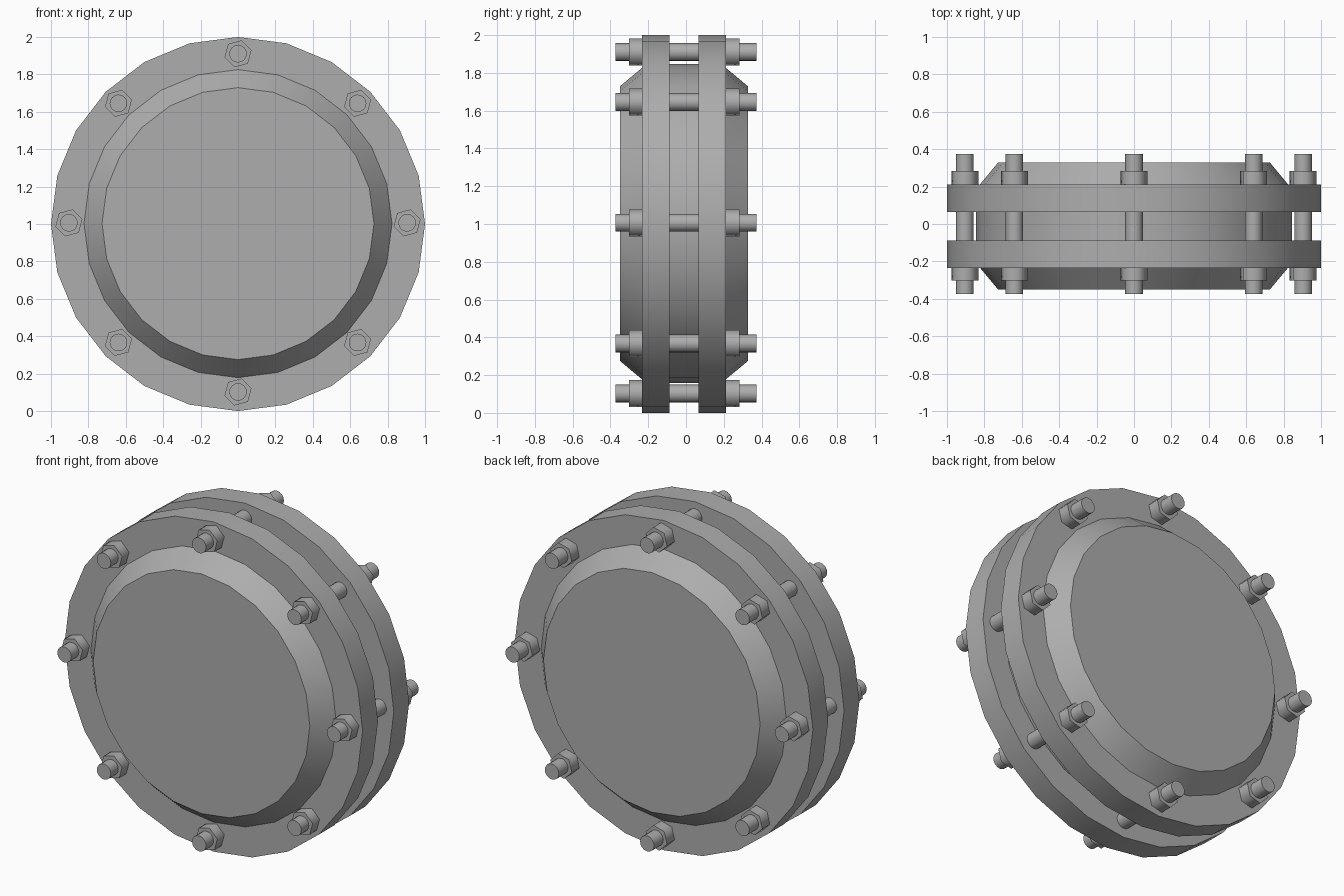
import bpy, bmesh
from math import sin, cos, pi, radians

if "Cube" in bpy.data.objects:
    bpy.data.objects.remove(bpy.data.objects["Cube"])

# Plain dark grey metal
metal = bpy.data.materials.new("dark_grey_metal")
metal.diffuse_color = (0.42, 0.42, 0.42, 1)
metal.use_nodes = True
metal.node_tree.nodes["Principled BSDF"].inputs["Base Color"].default_value = metal.diffuse_color

def lathe(name, profile, sides, centre=(0, 0), turn=0.0, smooth=30):
    """Spin (y, radius) rings around an axis parallel to y, capped at both ends."""
    bm = bmesh.new()
    rings = []
    for y, r in profile:
        rings.append([bm.verts.new((centre[0] + r * sin(turn + 2 * pi * i / sides), y,
                                    centre[1] + r * cos(turn + 2 * pi * i / sides)))
                      for i in range(sides)])
    for a, b in zip(rings, rings[1:]):
        for i in range(sides):
            j = (i + 1) % sides
            bm.faces.new((a[i], a[j], b[j], b[i]))
    bm.faces.new(rings[0])
    bm.faces.new(rings[-1])
    bmesh.ops.recalc_face_normals(bm, faces=bm.faces)
    # Smooth around the turn, sharp at the rims
    for f in bm.faces:
        f.smooth = True
    for e in bm.edges:
        e.smooth = e.calc_face_angle(0) < radians(smooth)
    mesh = bpy.data.meshes.new(name)
    bm.to_mesh(mesh)
    bm.free()
    mesh.materials.append(metal)
    ob = bpy.data.objects.new(name, mesh)
    bpy.context.collection.objects.link(ob)
    return ob

MID = -0.011   # middle of the drum along y

# Drum body with chamfered rims
lathe("drum_body", [(MID - 0.339, 0.727), (MID - 0.197, 0.845),
                    (MID + 0.197, 0.845), (MID + 0.339, 0.727)], 24, (0, 1.002))

# Two flange plates
lathe("front_flange", [(MID - 0.223, 1.0), (MID - 0.076, 1.0)], 24, (0, 1.0))
lathe("back_flange", [(MID + 0.076, 1.0), (MID + 0.223, 1.0)], 24, (0, 1.0))

# Eight threaded rods, each with a hex nut on both outer flange faces
for k in range(8):
    a = k * pi / 4
    c = (0.904 * sin(a), 1.006 + 0.904 * cos(a))
    lathe(f"bolt_rod_{k + 1}", [(-0.373, 0.047), (0.373, 0.047)], 16, c)
    lathe(f"front_nut_{k + 1}", [(-0.301, 0.0745), (-0.23, 0.0745)], 6, c, radians(15), 65)
    lathe(f"back_nut_{k + 1}", [(0.208, 0.0745), (0.284, 0.0745)], 6, c, radians(15), 65)
